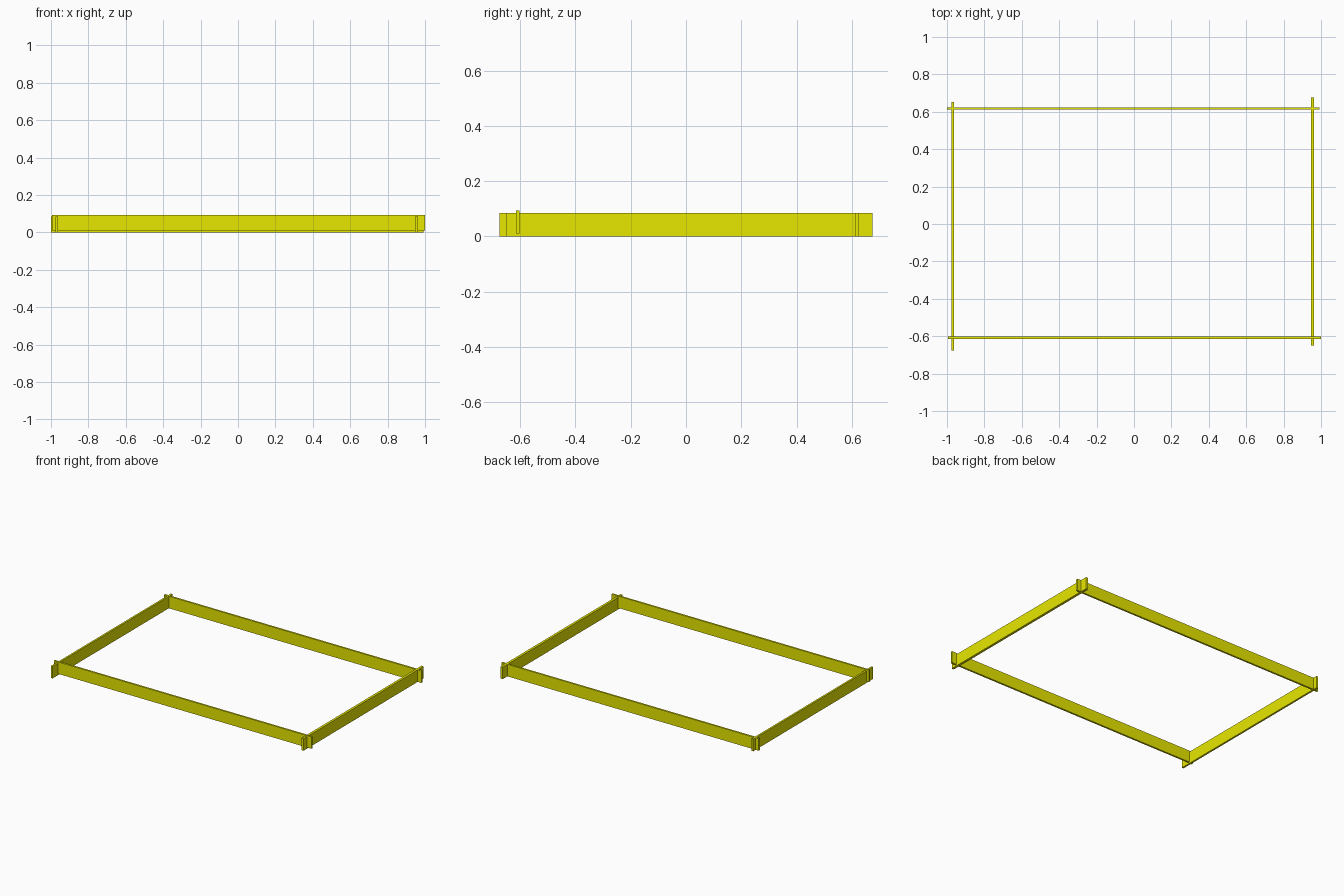
import bpy

if "Cube" in bpy.data.objects:
    bpy.data.objects.remove(bpy.data.objects["Cube"])

# Yellow paint shared by all boards
yellow = bpy.data.materials.new("yellow")
yellow.diffuse_color = (0.8, 0.8, 0.0, 1)
yellow.use_nodes = True
yellow.node_tree.nodes["Principled BSDF"].inputs["Base Color"].default_value = yellow.diffuse_color


def board(name, x, y, z):
    """Flat board spanning the given (min, max) range on each axis."""
    bpy.ops.mesh.primitive_cube_add(size=1, location=[sum(r) / 2 for r in (x, y, z)])
    ob = bpy.context.object
    ob.name = name
    ob.scale = [r[1] - r[0] for r in (x, y, z)]
    bpy.ops.object.transform_apply(location=False, rotation=False, scale=True)
    ob.data.materials.append(yellow)
    return ob


LOW = (0.0, 0.084)
HIGH = (0.01, 0.093)

# Long boards, the front one sits slightly higher
board("front_board", (-0.994, 1.0), (-0.615, -0.602), HIGH)
board("back_board", (-1.0, 0.991), (0.611, 0.624), LOW)

# Short side boards crossing past the long ones at the corners
board("left_board", (-0.976, -0.963), (-0.675, 0.652), LOW)
board("right_board", (0.946, 0.963), (-0.65, 0.675), LOW)
